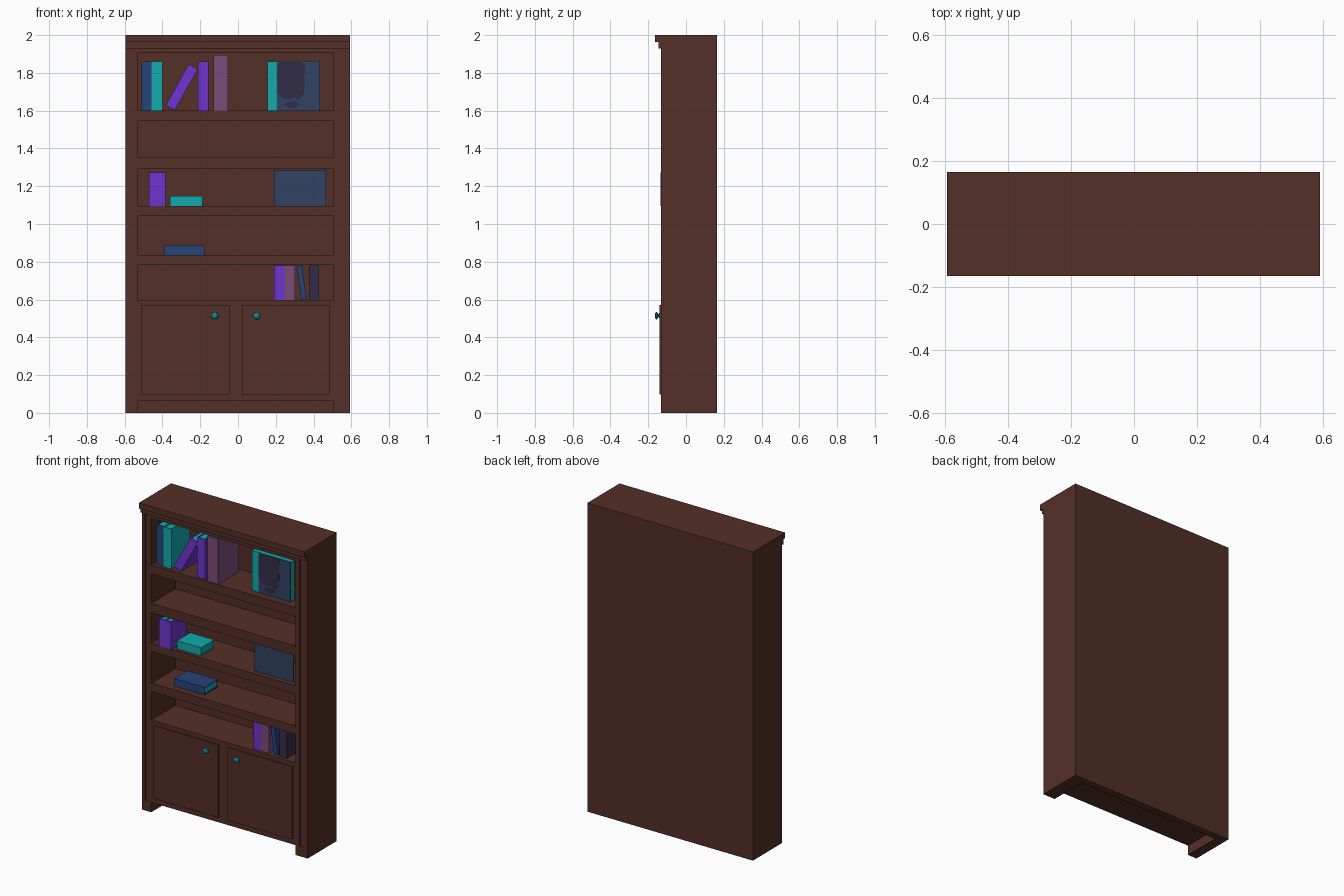
import bpy, bmesh, math
from mathutils import Matrix, Vector

if "Cube" in bpy.data.objects:
    bpy.data.objects.remove(bpy.data.objects["Cube"])


def mat(name, rgb):
    m = bpy.data.materials.new(name)
    m.diffuse_color = (*rgb, 1)
    m.use_nodes = True
    m.node_tree.nodes["Principled BSDF"].inputs["Base Color"].default_value = m.diffuse_color
    return m


WOOD = mat("brown wood", (0.086, 0.029, 0.020))
PURPLE = mat("purple cover", (0.155, 0.036, 0.62))
TEAL = mat("teal cover", (0.006, 0.40, 0.42))
BLUE = mat("blue cover", (0.019, 0.056, 0.195))
MAUVE = mat("mauve cover", (0.195, 0.070, 0.19))
NAVY = mat("slate blue cover", (0.032, 0.055, 0.125))
DARK = mat("dark plum cover", (0.034, 0.025, 0.065))
KNOB = mat("dark teal knob", (0.005, 0.24, 0.25))


def finish(name, bm, mats):
    bmesh.ops.recalc_face_normals(bm, faces=bm.faces)
    me = bpy.data.meshes.new(name)
    bm.to_mesh(me)
    bm.free()
    for m in mats:
        me.materials.append(m)
    ob = bpy.data.objects.new(name, me)
    bpy.context.collection.objects.link(ob)
    return ob


def add_box(bm, x0, x1, y0, y1, z0, z1, index=0):
    r = bmesh.ops.create_cube(bm, size=1)
    c = Vector(((x0 + x1) / 2, (y0 + y1) / 2, (z0 + z1) / 2))
    for v in r["verts"]:
        v.co = Vector((v.co.x * (x1 - x0), v.co.y * (y1 - y0), v.co.z * (z1 - z0))) + c
        for f in v.link_faces:
            f.material_index = index


def box(name, m, *dims):
    bm = bmesh.new()
    add_box(bm, *dims)
    return finish(name, bm, [m])


def book(name, cover, x, z, w, h, y, depth, tilt=0.0):
    """Upright book, spine to the front; (x, z) is the lower left corner, tilted about y."""
    bm = bmesh.new()
    t = 0.006
    add_box(bm, 0, t, y, y + depth, 0, h)
    add_box(bm, w - t, w, y, y + depth, 0, h)
    add_box(bm, t, w - t, y, y + t, 0, h)
    add_box(bm, t, w - t, y + t, y + depth - t, 0.004, h - 0.004, 1)
    bm.transform(Matrix.Translation((x, 0, z)) @ Matrix.Rotation(math.radians(tilt), 4, 'Y'))
    return finish(name, bm, [cover, TEAL])


def plate(name, m, pts, y0, y1):
    bm = bmesh.new()
    f = bm.faces.new([bm.verts.new((x, y0, z)) for x, z in pts])
    r = bmesh.ops.extrude_face_region(bm, geom=[f])
    for v in r["geom"]:
        if isinstance(v, bmesh.types.BMVert):
            v.co.y = y1
    return finish(name, bm, [m])


L, R, IL, IR = -0.595, 0.592, -0.53, 0.505   # outer and inner side limits
F, B, IN = -0.132, 0.165, 0.118              # front, back, inner back

# carcass
box("left_side", WOOD, L, IL, F + 0.006, B, 0, 1.93)
box("right_side", WOOD, IR, R, F + 0.006, B, 0, 1.93)
box("back_panel", WOOD, IL, IR, IN, B, 0, 1.93)
box("lower_cabinet", WOOD, IL, IR, F, IN, 0.064, 0.597)
box("top_rail", WOOD, IL, IR, F, IN, 1.905, 1.93)
for i, (a, b) in enumerate([(0.782, 0.836), (1.042, 1.095), (1.292, 1.353), (1.544, 1.602)]):
    box(f"shelf_{i + 1}", WOOD, IL, IR, F, IN, a, b)

# stepped cornice, flush with the sides
box("cornice_lower", WOOD, L, R, -0.146, B, 1.93, 1.963)
box("cornice_upper", WOOD, L, R, -0.165, B, 1.963, 2.0)

# grooved posts with plain feet
for side, a, b in (("left", L, IL), ("right", IR, R)):
    w = (b - a) * 0.34
    box(side + "_post_edge_a", WOOD, a, a + w, F, F + 0.006, 0.064, 1.93)
    box(side + "_post_edge_b", WOOD, b - w, b, F, F + 0.006, 0.064, 1.93)
    box(side + "_foot", WOOD, a, b, F, F + 0.006, 0, 0.064)

# doors and turned knobs
for side, a, b, kx in (("left", -0.51, -0.045, -0.123), ("right", 0.02, 0.485, 0.098)):
    box(side + "_door", WOOD, a, b, F - 0.008, F, 0.098, 0.57)
    bm = bmesh.new()
    prof = [(0.016, -0.139), (0.007, -0.146), (0.020, -0.154), (0.019, -0.159), (0.009, -0.165)]
    rings = [[bm.verts.new((kx + r * math.cos(i * math.pi / 4), y, 0.515 + r * math.sin(i * math.pi / 4)))
              for i in range(8)] for r, y in prof]
    for p, q in zip(rings, rings[1:]):
        for i in range(8):
            bm.faces.new((p[i], p[(i + 1) % 8], q[(i + 1) % 8], q[i]))
    bm.faces.new(rings[0])
    bm.faces.new(rings[-1])
    finish(side + "_knob", bm, [KNOB])

# upright, leaning and flat books
book("top_blue_book", BLUE, -0.511, 1.602, 0.054, 0.258, -0.105, 0.19)
book("top_teal_book", TEAL, -0.457, 1.602, 0.056, 0.258, -0.11, 0.19)
book("top_leaning_book", PURPLE, -0.383, 1.629, 0.055, 0.25, -0.11, 0.17, 29.5)
book("top_purple_book", PURPLE, -0.213, 1.602, 0.056, 0.258, -0.115, 0.19)
book("top_mauve_book", MAUVE, -0.131, 1.602, 0.078, 0.293, -0.127, 0.21)
book("middle_purple_book_a", PURPLE, -0.470, 1.096, 0.043, 0.177, -0.136, 0.16)
book("middle_purple_book_b", PURPLE, -0.427, 1.096, 0.043, 0.177, -0.136, 0.16)
book("middle_flat_book", TEAL, -0.36, 1.149, 0.053, 0.172, -0.11, 0.135, 90)
book("lower_flat_book", BLUE, -0.393, 0.886, 0.049, 0.215, -0.088, 0.135, 90)
book("bottom_purple_book", PURPLE, 0.19, 0.598, 0.056, 0.183, -0.115, 0.16)
book("bottom_mauve_book", MAUVE, 0.247, 0.598, 0.054, 0.183, -0.115, 0.16)
book("bottom_leaning_book", BLUE, 0.336, 0.598, 0.027, 0.181, -0.11, 0.16, -8)
book("bottom_dark_book", DARK, 0.375, 0.598, 0.054, 0.183, -0.11, 0.16)

# face-out books: one thin cover, and one with a dark picture
box("middle_display_book", NAVY, 0.19, 0.467, -0.10, -0.092, 1.096, 1.282)
box("display_book_back", TEAL, 0.155, 0.435, -0.08, -0.045, 1.602, 1.86)
box("display_book_cover", NAVY, 0.206, 0.435, -0.084, -0.08, 1.602, 1.858)
plate("cover_picture", DARK,
      [(0.207, 1.83), (0.207, 1.70), (0.235, 1.668), (0.27, 1.66), (0.30, 1.672), (0.32, 1.655),
       (0.35, 1.69), (0.355, 1.845), (0.33, 1.857), (0.22, 1.857)], -0.086, -0.084)
plate("cover_picture_lower", DARK,
      [(0.245, 1.628), (0.27, 1.615), (0.31, 1.618), (0.325, 1.635), (0.30, 1.65), (0.26, 1.645)],
      -0.086, -0.084)
